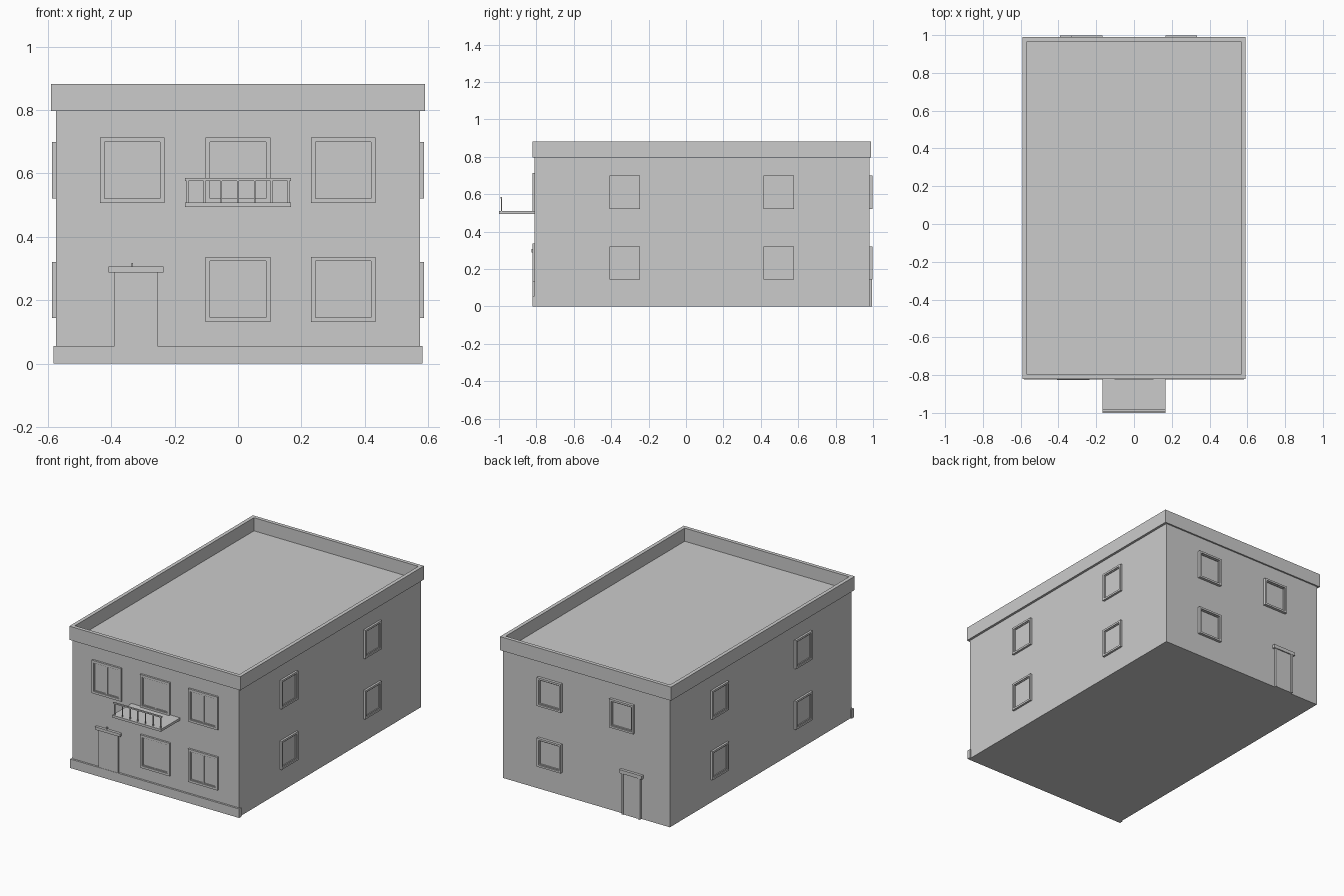
import bpy, bmesh, math
from mathutils import Matrix, Vector

if "Cube" in bpy.data.objects:
    bpy.data.objects.remove(bpy.data.objects["Cube"])

X, Y0, Y1, TOP = 0.575, -0.81, 0.98, 0.80   # wall planes and roof height


def finish(bm, name, mat=Matrix()):
    bmesh.ops.recalc_face_normals(bm, faces=bm.faces[:])
    me = bpy.data.meshes.new(name)
    bm.to_mesh(me)
    bm.free()
    ob = bpy.data.objects.new(name, me)
    ob.matrix_world = mat
    bpy.context.collection.objects.link(ob)
    return ob


def box(name, x0, x1, y0, y1, z0, z1, mat=Matrix()):
    bm = bmesh.new()
    bmesh.ops.create_cube(bm, size=1)
    for v in bm.verts:
        v.co = Vector(((x0 + x1) / 2 + v.co.x * (x1 - x0),
                       (y0 + y1) / 2 + v.co.y * (y1 - y0),
                       (z0 + z1) / 2 + v.co.z * (z1 - z0)))
    return finish(bm, name, mat)


def ring(name, profile, mat):
    """Closed rectangular ring; profile holds (half width, half height, depth)."""
    bm = bmesh.new()
    loops = [[bm.verts.new((sx * w, sy * h, d))
              for sx, sy in ((-1, -1), (1, -1), (1, 1), (-1, 1))] for w, h, d in profile]
    for i, a in enumerate(loops):
        b = loops[(i + 1) % len(loops)]
        for k in range(4):
            n = (k + 1) % 4
            bm.faces.new((a[k], a[n], b[n], b[k]))
    return finish(bm, name, mat)


def wall(side, u, z):
    """Matrix on a wall: local -y points outward, x along the wall, z up."""
    angle, loc = {"front": (0, (u, Y0, z)), "back": (math.pi, (u, Y1, z)),
                  "right": (math.pi / 2, (X, u, z)), "left": (-math.pi / 2, (-X, u, z))}[side]
    return Matrix.Translation(loc) @ Matrix.Rotation(angle, 4, 'Z')


def window(side, u, z, w, h, rim, depth, mullion=False):
    m = wall(side, u, z)
    face = m @ Matrix.Rotation(math.pi / 2, 4, 'X')   # local z becomes outward
    a, b = w / 2 - rim, h / 2 - rim
    ring(side + "_window_frame",
         [(w / 2, h / 2, -0.004), (w / 2, h / 2, depth), (a, b, depth), (a, b, -0.004)], face)
    c, d = a - 0.005, b - 0.005
    ring(side + "_window_sash",
         [(a, b, -0.002), (a, b, depth * .6), (c, d, depth * .6), (c, d, -0.002)], face)
    box(side + "_window_glass", -c, c, -0.003, 0.002, -d, d, m)
    if mullion:
        box(side + "_window_mullion", -0.005, 0.005, -0.006, 0, -d, d, m)


def door(side, u, z0, z1, w, head_w, head_h):
    m = wall(side, u, 0)
    box(side + "_door", -w / 2, w / 2, -0.010, 0.004, z0, z1, m)
    box(side + "_door_header", -head_w / 2, head_w / 2, -0.017, 0.004, z1, z1 + head_h, m)


# main block with flat roof
box("walls", -X, X, Y0, Y1, 0, TOP)

# parapet around the roof
hy = 0.905
ring("parapet", [(0.59, hy, 0.797), (0.59, hy, 0.882), (0.567, hy - 0.023, 0.882),
                 (0.567, hy - 0.023, 0.797)], Matrix.Translation((0, 0.085, 0)))

# plinth along the front
box("front_plinth", -0.583, 0.583, -0.822, -0.80, 0, 0.056)

# front windows and entrance
for u, z in ((-0.334, 0.61), (0, 0.61), (0.332, 0.61), (0, 0.234), (0.332, 0.234)):
    window("front", u, z, 0.204, 0.206, 0.014, 0.012, True)
door("front", -0.322, 0.05, 0.288, 0.135, 0.173, 0.018)
box("entrance_lamp", -0.337, -0.331, -0.818, -0.81, 0.30, 0.318)

# side windows, two per floor on each side
for side in ("left", "right"):
    for u in (-0.327, 0.496):
        for z in (0.232, 0.61):
            window(side, u, z, 0.163, 0.178, 0.012, 0.013)

# back windows and door
for u, z in ((0.25, 0.61), (-0.25, 0.61), (0.25, 0.232)):
    window("back", u, z, 0.165, 0.178, 0.012, 0.017)
door("back", -0.315, 0, 0.255, 0.125, 0.155, 0.022)
for s in (-1, 1):
    box("back_door_jamb", s * 0.0575 - 0.006, s * 0.0575 + 0.006, -0.015, 0.004, 0, 0.255,
        wall("back", -0.315, 0))

# balcony slab, rail and balusters
box("balcony_slab", -0.168, 0.168, -1.0, -0.805, 0.494, 0.509)
box("balcony_rail", -0.168, 0.168, -0.992, -0.983, 0.577, 0.585)
for i in range(7):
    x = -0.159 + i * 0.053
    box("baluster", x - 0.003, x + 0.003, -0.990, -0.985, 0.505, 0.58)
